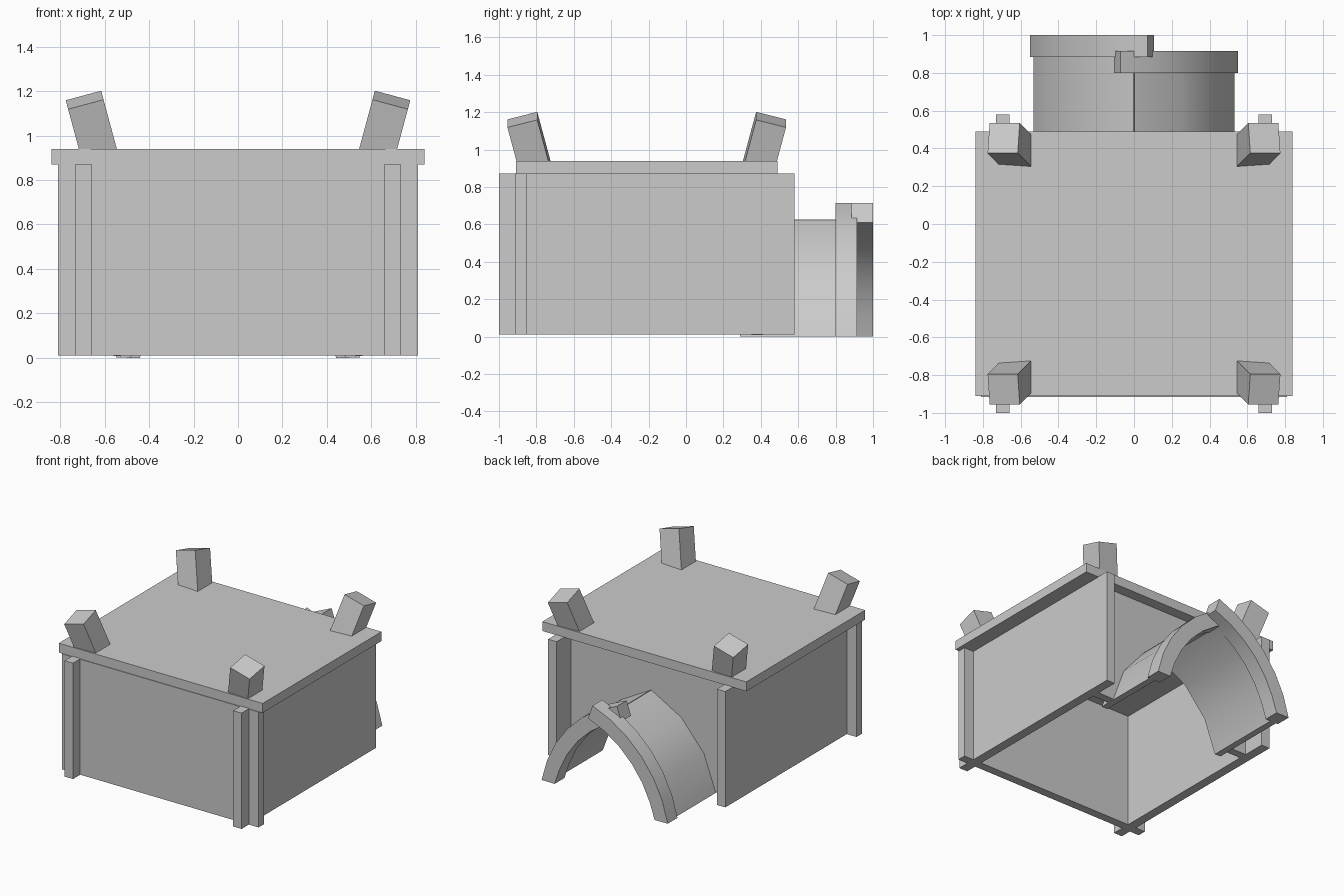
import bpy, bmesh
from math import radians, cos, sin
from mathutils import Matrix, Vector

if "Cube" in bpy.data.objects:
    bpy.data.objects.remove(bpy.data.objects["Cube"])

CY = -0.21  # middle of the hut along y


def finish(bm, name):
    bmesh.ops.recalc_face_normals(bm, faces=bm.faces[:])
    me = bpy.data.meshes.new(name)
    bm.to_mesh(me)
    bm.free()
    ob = bpy.data.objects.new(name, me)
    bpy.context.collection.objects.link(ob)
    return ob


def box(name, lo, hi):
    bm = bmesh.new()
    bmesh.ops.create_cube(bm, size=1)
    for v in bm.verts:
        v.co = [(a + b) / 2 + c * (b - a) for a, b, c in zip(lo, hi, v.co)]
    return finish(bm, name)


def extrude_xz(name, pts, y0, y1):
    """Extrude an outline drawn in x/z along y."""
    bm = bmesh.new()
    face = bm.faces.new([bm.verts.new((x, y0, z)) for x, z in pts])
    new = bmesh.ops.extrude_face_region(bm, geom=[face])["geom"]
    verts = [g for g in new if isinstance(g, bmesh.types.BMVert)]
    bmesh.ops.translate(bm, verts=verts, vec=(0, y1 - y0, 0))
    return finish(bm, name)


def arc(center, r, a0, a1, n, side=1):
    angles = [radians(a0 + (a1 - a0) * i / n) for i in range(n + 1)]
    return [(side * (center[0] + r * cos(a)), center[1] + r * sin(a)) for a in angles]


def curved_slab(name, center, r, thick, a0, a1, n, side, y0, y1):
    pts = arc(center, r, a0, a1, n, side) + arc(center, r - thick, a0, a1, n, side)[::-1]
    ob = extrude_xz(name, [(x, max(z, 0)) for x, z in pts], y0, y1)
    bpy.ops.object.select_all(action='DESELECT')
    ob.select_set(True)
    bpy.context.view_layer.objects.active = ob
    bpy.ops.object.shade_smooth_by_angle(angle=radians(30))


# Roof slab and interlocking walls
box("roof", (-0.84, -0.91, 0.87), (0.84, 0.49, 0.94))
box("front_wall", (-0.81, -0.915, 0.01), (0.81, -0.85, 0.87))
for side, label in ((-1, "left"), (1, "right")):
    x0, x1 = sorted((side * 0.66, side * 0.73))
    box(label + "_wall", (x0, -1.0, 0.01), (x1, 0.58, 0.873))

# Back wall with a pointed doorway
TUNNEL = (-0.265, -0.14)
door = arc(TUNNEL, 0.78, 11, 70, 3)
outline = ([(-0.67, 0.01)] + [(-x, z) for x, z in door] + door[::-1]
           + [(0.67, 0.01), (0.67, 0.87), (-0.67, 0.87)])
extrude_xz("back_wall", outline, 0.35, 0.41)

# Corner blocks leaning outward on the roof
for sx in (-1, 1):
    for sy in (-1, 1):
        axis = Vector((sx * 0.27, sy * 0.27, 1)).normalized()
        ux = Vector((1, 0, -sx * 0.27)).normalized()
        uy = axis.cross(ux)
        ux = (ux + (Vector((0, 1, 0)).cross(axis)).normalized()).normalized()
        uy = axis.cross(ux)
        top = Vector((sx * 0.69, CY + sy * 0.665, 1.16))
        frame = Matrix((ux, uy, axis)).transposed().to_4x4()
        frame.translation = top - axis * 0.14
        bm = bmesh.new()
        bmesh.ops.create_cube(bm, size=1)
        bmesh.ops.transform(bm, verts=bm.verts, matrix=frame @ Matrix.Diagonal((0.165, 0.165, 0.28, 1)))
        finish(bm, "corner_block")

# Entrance tunnel in two staggered halves, with rims crossing at the apex
for side, label, end in ((-1, "left", 0.885), (1, "right", 0.80)):
    curved_slab(label + "_tunnel_half", TUNNEL, 0.81, 0.05, 10, 71, 3, side, 0.29, end)
    curved_slab(label + "_tunnel_rim", (-0.379, -0.18), 0.946, 0.11, 11, 71, 6, side, end, end + 0.115)
